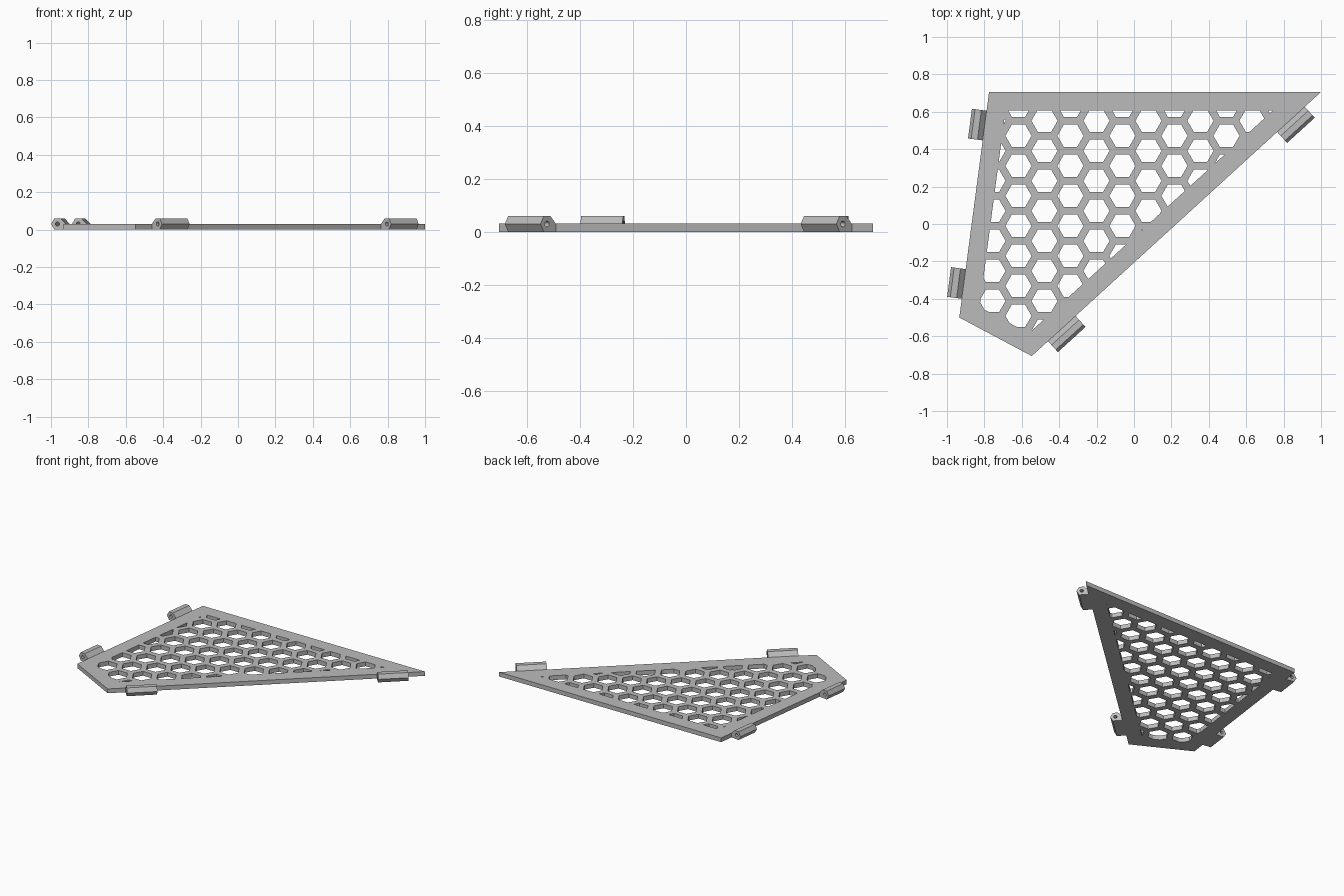
import bpy, bmesh, math
from mathutils import Vector, Matrix

cube = bpy.data.objects.get("Cube")
if cube:
    bpy.data.objects.remove(cube)

THICK = 0.031
BORDER = 0.1
CORNERS = [Vector(p) for p in ((-0.775, 0.706, 0), (-0.934, -0.5, 0),
                               (-0.547, -0.706, 0), (1.0, 0.706, 0))]

grey = bpy.data.materials.new("plain grey")
grey.use_nodes = True
grey.diffuse_color = (0.5, 0.5, 0.5, 1)
grey.node_tree.nodes["Principled BSDF"].inputs["Base Color"].default_value = (0.5, 0.5, 0.5, 1)


def finish(name, bm):
    bmesh.ops.recalc_face_normals(bm, faces=bm.faces)
    mesh = bpy.data.meshes.new(name)
    bm.to_mesh(mesh)
    bm.free()
    mesh.materials.append(grey)
    obj = bpy.data.objects.new(name, mesh)
    bpy.context.collection.objects.link(obj)
    return obj


def extrude_faces(bm, vec):
    ret = bmesh.ops.extrude_face_region(bm, geom=bm.faces[:], use_keep_orig=True)
    bmesh.ops.translate(bm, vec=vec, verts=[v for v in ret["geom"] if isinstance(v, bmesh.types.BMVert)])


def prism(name, points, vec):
    bm = bmesh.new()
    bm.faces.new([bm.verts.new(p) for p in points])
    extrude_faces(bm, vec)
    return finish(name, bm)


def cut(obj, cutter):
    mod = obj.modifiers.new("cut", "BOOLEAN")
    mod.operation = "DIFFERENCE"
    mod.solver = "EXACT"
    mod.object = cutter
    cutter.hide_render = True
    cutter.hide_viewport = True
    cutter.display_type = "WIRE"


def outward(a, b):
    d = (b - a).normalized()
    return Vector((d.y, -d.x, 0))


# Honeycomb of hexagons, trimmed to the inside of the border
bm = bmesh.new()
STEP_X, STEP_Y, RADIUS = 0.139, 0.1605, 0.0700
for col in range(-4, 13):
    for row in range(-3, 9):
        cx = -0.4786 + col * STEP_X
        cy = -0.411 + (row + 0.5 * (col % 2)) * STEP_Y
        bm.faces.new([bm.verts.new((cx + RADIUS * math.cos(k * math.pi / 3),
                                    cy + RADIUS * math.sin(k * math.pi / 3), -0.05)) for k in range(6)])
for i, a in enumerate(CORNERS):
    n = -outward(CORNERS[i - 1], a)
    n = n if n.dot(-a) < 0 else -n
    bmesh.ops.bisect_plane(bm, geom=bm.verts[:] + bm.edges[:] + bm.faces[:],
                           plane_co=a - n * BORDER, plane_no=n, clear_outer=True)
extrude_faces(bm, (0, 0, 0.15))
hole_cutter = finish("honeycomb_cutter", bm)

# Flat panel
panel = prism("panel", CORNERS, (0, 0, THICK))
cut(panel, hole_cutter)

# Hinge knuckles: (distance from the panel edge, height)
SECTION = [(0.079, 0.03), (0.062, 0.06), (0.028, 0.06), (0, THICK), (0, 0), (0.062, 0)]
PIN = (0.045, 0.03)


def knuckle(name, a, b, t, length):
    along = (b - a).normalized()
    out = outward(a, b)
    out = out if out.dot(a) > 0 else -out
    start = a.lerp(b, t) - along * length / 2
    body = prism(name, [start + out * d + Vector((0, 0, z)) for d, z in SECTION], along * length)
    # Pin bore through the knuckle
    bore = bmesh.new()
    place = Matrix.Translation(start + along * length / 2 + out * PIN[0] + Vector((0, 0, PIN[1])))
    bmesh.ops.create_cone(bore, cap_ends=True, segments=16, radius1=0.011, radius2=0.011,
                          depth=length + 0.1,
                          matrix=place @ along.to_track_quat("Z", "Y").to_matrix().to_4x4())
    cut(body, finish(name + "_bore_cutter", bore))


for t, place in ((0.149, "back"), (0.851, "front")):
    knuckle("right_knuckle_" + place, CORNERS[0], CORNERS[1], t, 0.16)
for t, place in ((0.104, "front"), (0.896, "back")):
    knuckle("left_knuckle_" + place, CORNERS[2], CORNERS[3], t, 0.2)
